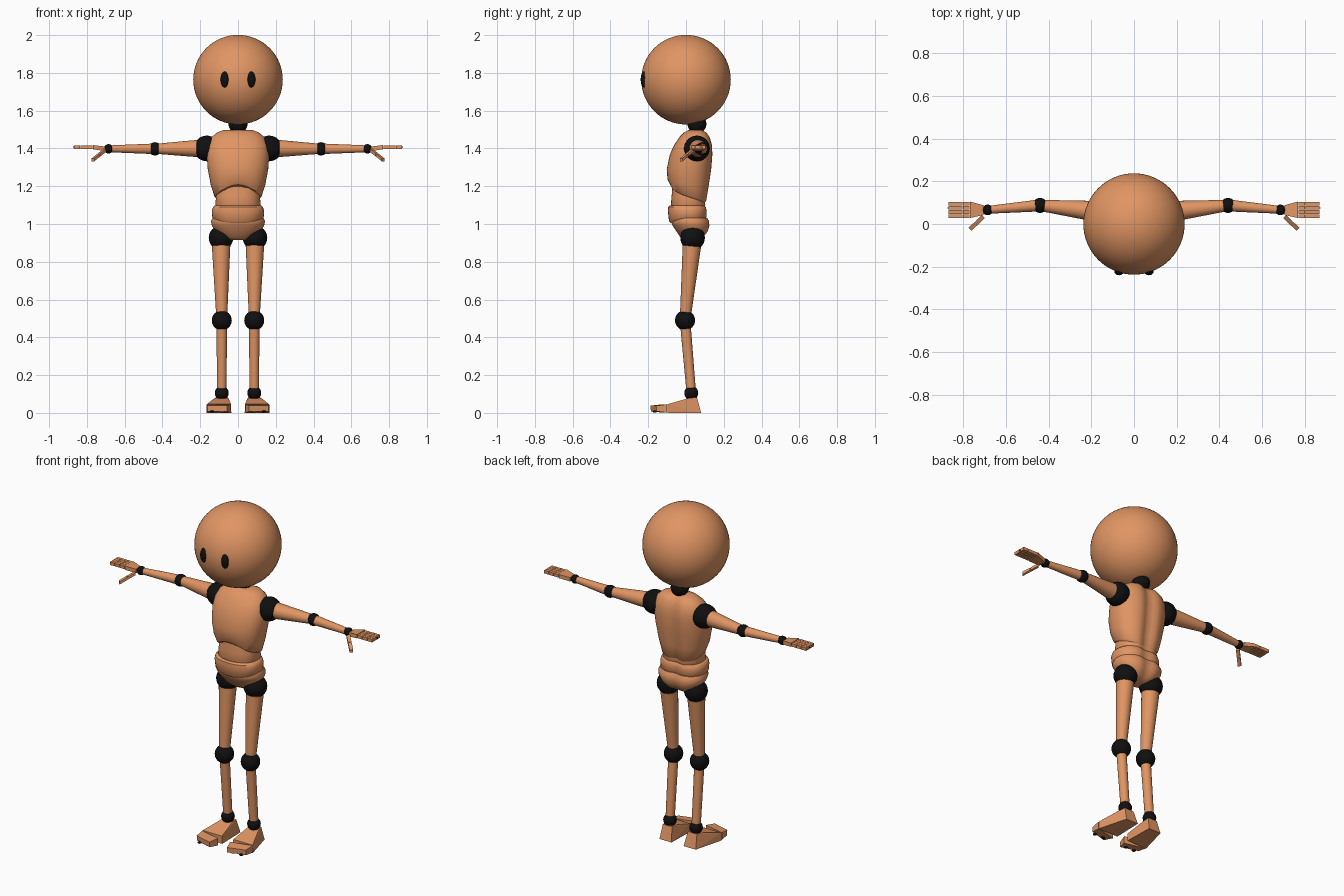
import bpy, bmesh, math
from mathutils import Vector

cube = bpy.data.objects.get("Cube")
if cube:
    bpy.data.objects.remove(cube, do_unlink=True)


def material(name, rgb):
    mat = bpy.data.materials.new(name)
    mat.use_nodes = True
    mat.diffuse_color = (*rgb, 1)
    mat.node_tree.nodes["Principled BSDF"].inputs["Base Color"].default_value = (*rgb, 1)
    return mat


WOOD = material("warm wood", (0.75, 0.30, 0.125))
BLACK = material("black joint", (0.005, 0.005, 0.005))


def finish(name, bm, mat, smooth=True):
    bmesh.ops.recalc_face_normals(bm, faces=bm.faces[:])
    mesh = bpy.data.meshes.new(name)
    bm.to_mesh(mesh)
    bm.free()
    mesh.materials.append(mat)
    obj = bpy.data.objects.new(name, mesh)
    bpy.context.collection.objects.link(obj)
    if smooth:
        bpy.ops.object.select_all(action="DESELECT")
        obj.select_set(True)
        bpy.context.view_layer.objects.active = obj
        bpy.ops.object.shade_smooth_by_angle(angle=math.radians(40))
    return obj


def ball(name, center, size, mat=BLACK, seg=32):
    size = size if isinstance(size, tuple) else (size,) * 3
    bm = bmesh.new()
    bmesh.ops.create_uvsphere(bm, u_segments=seg, v_segments=seg // 2, radius=1)
    for v in bm.verts:
        v.co = Vector([c + s * p for c, s, p in zip(center, size, v.co)])
    return finish(name, bm, mat)


def limb(name, a, b, r1, r2):
    """Tapered round bar from a to b."""
    a, b = Vector(a), Vector(b)
    axis = b - a
    bm = bmesh.new()
    bmesh.ops.create_cone(bm, cap_ends=True, segments=24, radius1=r1, radius2=r2, depth=axis.length)
    turn = axis.to_track_quat("Z", "Y")
    for v in bm.verts:
        v.co = turn @ v.co + (a + b) / 2
    return finish(name, bm, WOOD)


def block(name, points, mat=WOOD):
    """Flat-faced solid around its corner points."""
    bm = bmesh.new()
    for p in points:
        bm.verts.new(p)
    bmesh.ops.convex_hull(bm, input=bm.verts[:])
    bmesh.ops.dissolve_limit(bm, angle_limit=0.02, verts=bm.verts[:], edges=bm.edges[:])
    return finish(name, bm, mat, False)


def torso(name, rings, tilt=lambda i, f, u: 0, groove=0.0, seg=48):
    """Loft of rings (height, half width, front y, back y)."""
    bm = bmesh.new()
    rows = []
    for i, (z, w, front, back) in enumerate(rings):
        row = []
        for k in range(seg):
            a = 2 * math.pi * k / seg
            c, s = math.cos(a), math.sin(a)
            u = math.copysign(abs(c) ** 0.88, c)
            x = w * u
            y = (front + back) / 2 + (back - front) / 2 * math.copysign(abs(s) ** 0.88, s)
            if s > 0:
                y -= groove * s * math.exp(-(x / 0.035) ** 2)
            row.append(bm.verts.new((x, y, z + tilt(i, -s, u))))
        rows.append(row)
    for lo, hi in zip(rows, rows[1:]):
        for k in range(seg):
            n = (k + 1) % seg
            bm.faces.new((lo[k], lo[n], hi[n], hi[k]))
    bm.faces.new(rows[0])
    bm.faces.new(rows[-1])
    return finish(name, bm, WOOD)


# Head, eyes and neck
ball("head", (0, 0, 1.764), 0.237, WOOD, 64)
ball("neck_joint", (0, 0.058, 1.53), 0.05)
for side, s in (("left", 1), ("right", -1)):
    ball(side + "_eye", (s * 0.07, -0.222, 1.765), (0.022, 0.018, 0.042))


# Chest with an arched lower rim and a spine groove
def rib_arch(i, f, u):
    return (0.035 * f + 0.03 * max(0, f) ** 6) * (1, 0.9, 0.4)[i] if i < 3 else 0


torso("chest", [(1.143, 0.118, -0.076, 0.105), (1.15, 0.126, -0.084, 0.115),
                (1.21, 0.145, -0.098, 0.127), (1.29, 0.160, -0.102, 0.14),
                (1.37, 0.166, -0.085, 0.146), (1.42, 0.16, -0.062, 0.143),
                (1.46, 0.14, -0.035, 0.132), (1.485, 0.11, -0.01, 0.115),
                (1.498, 0.075, 0.015, 0.09)], rib_arch, 0.022)

# Abdomen, waist and pelvis
torso("abdomen", [(1.09, 0.115, -0.076, 0.105), (1.10, 0.12, -0.08, 0.11),
                  (1.15, 0.116, -0.076, 0.105), (1.22, 0.11, -0.07, 0.09)], groove=0.015)


def belly_dip(i, f, u):
    return -0.02 * max(0, f) ** 2 if i < 2 else 0


torso("waist", [(1.025, 0.128, -0.082, 0.108), (1.035, 0.136, -0.09, 0.114),
                (1.07, 0.138, -0.096, 0.116), (1.09, 0.132, -0.094, 0.112),
                (1.098, 0.122, -0.085, 0.104)], belly_dip, 0.015)
torso("pelvis", [(0.915, 0.055, -0.01, 0.075), (0.93, 0.085, -0.03, 0.10),
                 (0.96, 0.118, -0.05, 0.122), (0.99, 0.138, -0.07, 0.13),
                 (1.015, 0.143, -0.08, 0.128), (1.033, 0.135, -0.075, 0.118)], groove=0.015)

for side, s in (("left", 1), ("right", -1)):
    def at(x, y, z):
        return Vector((s * x, y, z))

    def box(name, x, y, z, mat=WOOD):
        return block(side + name, [at(i, j, k) for i in x for j in y for k in z], mat)

    # Arm
    shoulder, elbow, wrist = at(0.165, 0.058, 1.40), at(0.44, 0.087, 1.398), at(0.685, 0.066, 1.398)
    ball(side + "_shoulder_joint", shoulder, 0.068)
    ball(side + "_elbow_joint", elbow, 0.035)
    ball(side + "_wrist_joint", wrist, 0.025)
    limb(side + "_upper_arm", shoulder.lerp(elbow, 0.16), elbow, 0.046, 0.026)
    limb(side + "_forearm", elbow, wrist, 0.028, 0.018)

    # Hand: palm, four jointed fingers and a thumb
    block(side + "_palm", [at(0.705, y, z) for y in (0.042, 0.088) for z in (1.386, 1.41)]
          + [at(0.768, y, z) for y in (0.028, 0.105) for z in (1.396, 1.418)])
    for f in range(4):
        y = 0.028 + f * 0.0195
        for k in range(3):
            x = 0.77 + k * 0.033
            box(f"_finger_{f + 1}_part_{k + 1}", (x, x + 0.0315), (y, y + 0.0175), (1.398, 1.416))
    box("_fingertip_pin", (0.866, 0.873), (0.072, 0.078), (1.404, 1.41), BLACK)
    base, tip = at(0.705, 0.035, 1.39), at(0.768, -0.025, 1.34)
    for k in range(2):
        a, b = base.lerp(tip, k * 0.51), base.lerp(tip, k * 0.51 + 0.49)
        across = Vector((s * 0.007, 0.007, 0))
        up = Vector((0, 0, 0.008))
        block(f"{side}_thumb_part_{k + 1}",
              [p + i * across + j * up for p in (a, b) for i in (-1, 1) for j in (-1, 1)])

    # Leg
    hip, knee, ankle = at(0.09, 0.035, 0.927), at(0.086, -0.005, 0.49), at(0.086, 0.028, 0.105)
    ball(side + "_hip_joint", hip, 0.065)
    ball(side + "_knee_joint", knee, 0.053)
    ball(side + "_ankle_joint", ankle, 0.037)
    limb(side + "_thigh", hip.lerp(knee, 0.1), knee, 0.049, 0.028)
    limb(side + "_shin", knee, ankle, 0.028, 0.025)

    # Foot splayed outward, with a separate toe piece
    def sole(dx, y, z):
        return at(0.086 + dx + (0.03 - y) * 0.12, y, z)

    block(side + "_foot", [sole(i * w, y, z) for i in (-1, 1) for w, y, z in
                           ((0.04, 0.08, 0), (0.03, 0.058, 0.082), (0.036, 0.015, 0.078),
                            (0.064, -0.098, 0.046), (0.066, -0.098, 0))])
    block(side + "_toes", [sole(i * w, y + 0.015 * (i + 1), z) for i in (-1, 1) for w, y, z in
                           ((0.065, -0.131, 0.045), (0.065, -0.131, 0.002),
                            (0.054, -0.188, 0.038), (0.054, -0.186, 0.008))])
    for k in (-1, 1):
        ball(f"{side}_toe_stud_{'inner' if k < 0 else 'outer'}",
             sole(k * 0.028, -0.165, 0.007), (0.012, 0.012, 0.006), BLACK, 16)
